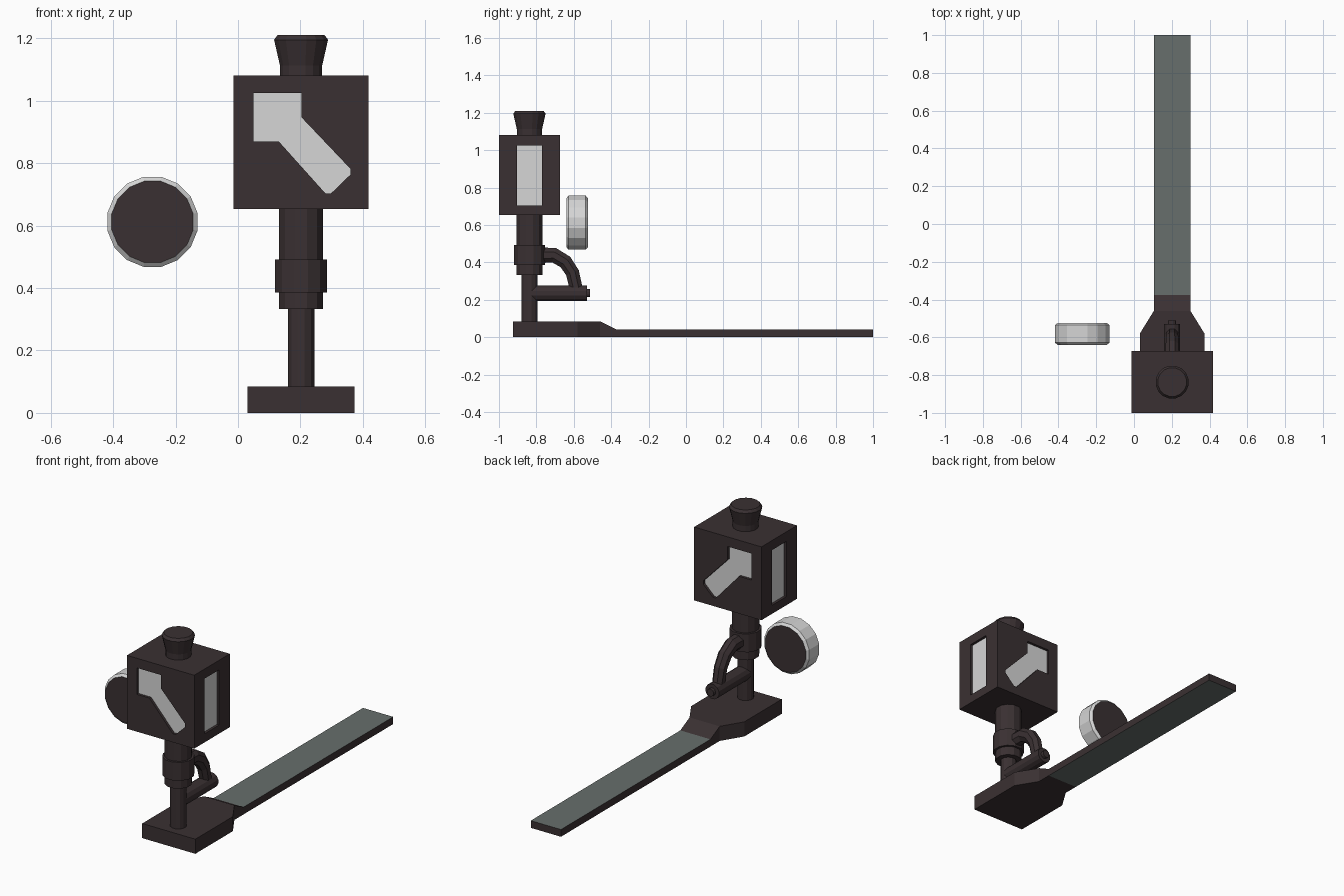
import bpy, bmesh, math
from mathutils import Vector, Matrix

if "Cube" in bpy.data.objects:
    bpy.data.objects.remove(bpy.data.objects["Cube"])


def material(name, rgb):
    m = bpy.data.materials.new(name)
    m.diffuse_color = (*rgb, 1)
    m.use_nodes = True
    m.node_tree.nodes["Principled BSDF"].inputs["Base Color"].default_value = m.diffuse_color
    return m


DARK = material("dark iron", (0.042, 0.030, 0.032))
WHITE = material("white lens", (0.67, 0.67, 0.67))
GREY = material("grey steel", (0.135, 0.157, 0.150))

CX, CY = 0.202, -0.837          # axis of the signal post


def finish(name, bm, *mats):
    bmesh.ops.recalc_face_normals(bm, faces=bm.faces)
    me = bpy.data.meshes.new(name)
    bm.to_mesh(me)
    bm.free()
    for m in mats:
        me.materials.append(m)
    ob = bpy.data.objects.new(name, me)
    bpy.context.collection.objects.link(ob)
    return ob


def loft(rings, name, *mats):
    """Skin a list of equal-length point rings and cap both ends."""
    bm = bmesh.new()
    vs = [[bm.verts.new(p) for p in ring] for ring in rings]
    n = len(vs[0])
    for a, b in zip(vs, vs[1:]):
        for i in range(n):
            j = (i + 1) % n
            bm.faces.new((a[i], a[j], b[j], b[i]))
    bm.faces.new(vs[0])
    bm.faces.new(vs[-1])
    return finish(name, bm, *mats)


def turned(name, profile, origin, sides, axis, *mats):
    """Lathe of (radius, distance) pairs along the z or y axis."""
    rings = []
    for r, d in profile:
        ring = []
        for i in range(sides):
            a = 2 * math.pi * (i + 0.5) / sides
            u, v = r * math.cos(a), r * math.sin(a)
            p = Vector((u, v, d)) if axis == "z" else Vector((u, d, v))
            ring.append(p + Vector(origin))
        rings.append(ring)
    return loft(rings, name, *mats)


# Base plate narrowing into the long flat tie
stations = [(-0.925, 0.171, 0.085), (-0.58, 0.171, 0.085), (-0.46, 0.097, 0.085),
            (-0.375, 0.097, 0.042), (1.0, 0.097, 0.042)]
tie = loft([[(CX - w, y, 0), (CX + w, y, 0), (CX + w, y, h), (CX - w, y, h)]
            for y, w, h in stations], "base_and_tie", DARK, GREY)
for f in tie.data.polygons:      # grey on the tie's top and underside
    if f.center.y > 0 and abs(f.normal.z) > 0.9:
        f.material_index = 1

# Post, sleeve, collar and chimney
axis = (CX, CY, 0)
turned("lower_post", [(0.044, 0.08), (0.044, 0.34)], axis, 12, "z", DARK)
turned("upper_sleeve", [(0.073, 0.333), (0.073, 0.66)], axis, 12, "z", DARK)
turned("collar", [(0.086, 0.385), (0.086, 0.492)], axis, 12, "z", DARK)
turned("chimney", [(0.069, 1.07), (0.069, 1.113), (0.088, 1.195), (0.077, 1.21)],
       axis, 16, "z", DARK)

# Horizontal crank with its end pin
turned("crank", [(0.044, CY), (0.044, -0.53), (0.022, -0.53), (0.022, -0.512)],
       (CX, 0, 0.235), 12, "y", DARK)

# Curved arm from collar to crank
path = [(-0.78, 0.438), (-0.705, 0.438), (-0.645, 0.402), (-0.607, 0.345), (-0.585, 0.25)]
rings = []
for k, (y, z) in enumerate(path):
    a, b = path[max(k - 1, 0)], path[min(k + 1, len(path) - 1)]
    t = Vector((0, b[0] - a[0], b[1] - a[1])).normalized()
    side = Vector((0, -t.z, t.y))
    r = 0.045 - 0.002 * k
    rings.append([Vector((CX, y, z)) + 0.9 * r * math.cos(q) * Vector((1, 0, 0))
                  + r * math.sin(q) * side
                  for q in [2 * math.pi * (i + 0.5) / 8 for i in range(8)]])
loft(rings, "curved_arm", DARK)

# Lantern box with recessed white panels
center = Vector((CX, -0.8365, 0.8665))
half = Vector((0.2165, 0.1635, 0.2135))
DEPTH = 0.015
bm = bmesh.new()
bmesh.ops.create_cube(bm, size=2, matrix=Matrix.Translation(center) @ Matrix.Diagonal((*half, 1)))
lantern = finish("lantern", bm, DARK, WHITE)

arrow = [(0.05, 1.024), (0.203, 1.024), (0.203, 0.947), (0.36, 0.782), (0.36, 0.763),
         (0.298, 0.703), (0.28, 0.703), (0.13, 0.87), (0.05, 0.87)]
window = [(-0.904, 0.703), (-0.771, 0.703), (-0.771, 1.024), (-0.904, 1.024)]
cutters = []
for s in (-1, 1):
    ys = [center.y + s * (half.y - DEPTH), center.y + s * (half.y + 0.1)]
    xs = [center.x + s * (half.x - DEPTH), center.x + s * (half.x + 0.1)]
    cutters.append(loft([[(x, y, z) for x, z in arrow] for y in ys], "cutter", DARK))
    cutters.append(loft([[(x, y, z) for y, z in window] for x in xs], "cutter", DARK))
bpy.context.view_layer.objects.active = lantern
for c in cutters:
    c.hide_render = True
    mod = lantern.modifiers.new("recess", "BOOLEAN")
    mod.operation, mod.solver, mod.object = "DIFFERENCE", "EXACT", c
    bpy.ops.object.modifier_apply(modifier=mod.name)
    bpy.data.objects.remove(c)
for f in lantern.data.polygons:  # recess floors are white
    floor = any(abs(f.normal[i]) > 0.99 and
                abs(abs(f.center[i] - center[i]) - (half[i] - DEPTH)) < 0.002 for i in (0, 1))
    f.material_index = 1 if floor else 0

# Separate round counterweight: white rim, dark faces
disc = turned("round_weight", [(0.133, -0.058), (0.147, -0.046), (0.147, 0.046), (0.133, 0.058)],
              (-0.274, -0.582, 0.612), 16, "y", WHITE, DARK)
for f in disc.data.polygons:
    if abs(f.normal.y) > 0.95:
        f.material_index = 1
